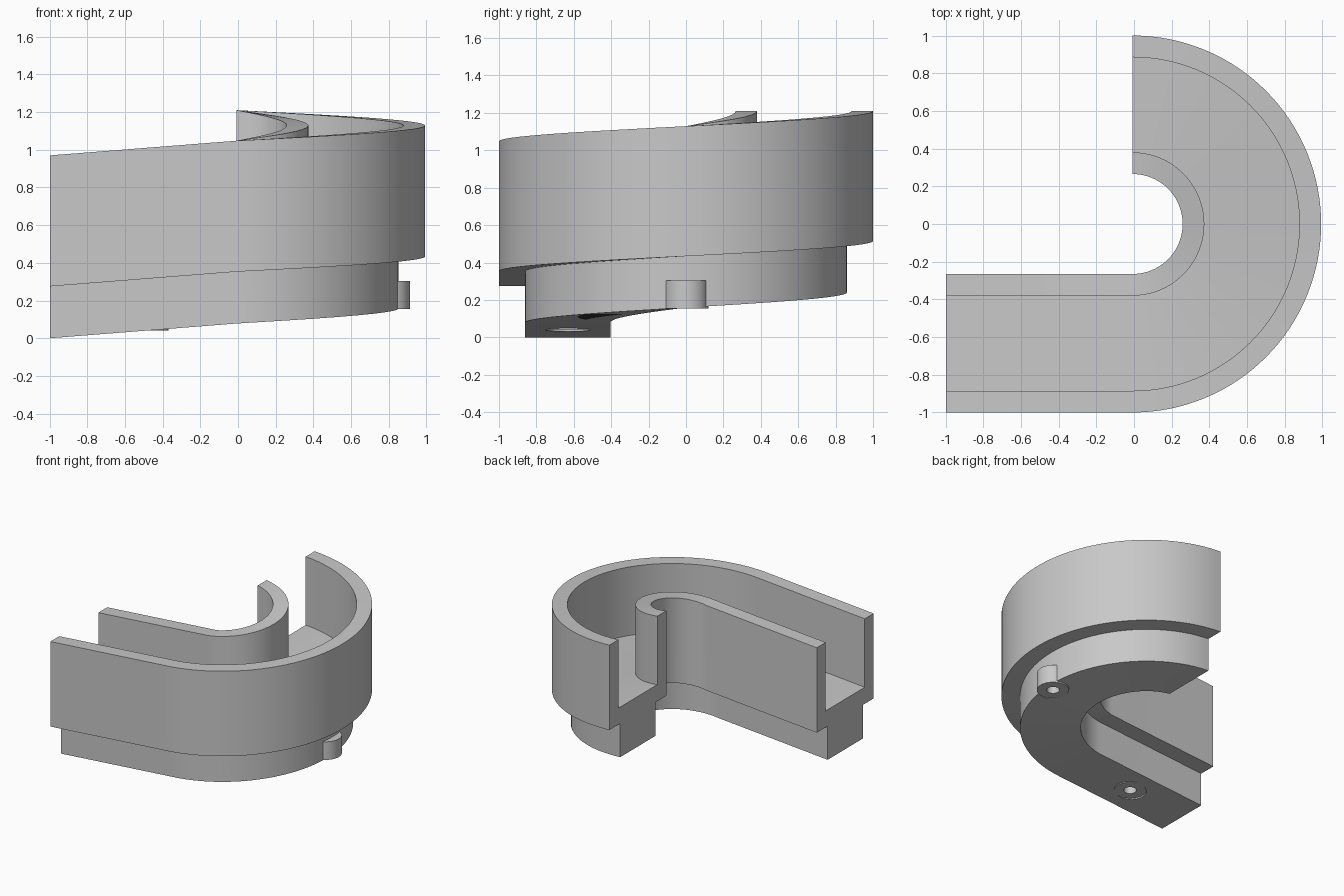
import bpy, bmesh, math

if "Cube" in bpy.data.objects:
    bpy.data.objects.remove(bpy.data.objects["Cube"])

grey = bpy.data.materials.new("plain grey")
grey.use_nodes = True
colour = (0.58, 0.58, 0.58, 1)
grey.diffuse_color = colour
grey.node_tree.nodes["Principled BSDF"].inputs["Base Color"].default_value = colour

CX = -0.007          # centre of the bend
STRAIGHT_RISE, BEND_RISE = 0.078, 0.162
SEGMENTS = 64

# Channel cross-section: (distance from bend centre, height above the underside)
section = [(0.405, 0), (0.86, 0), (0.86, 0.275), (1.0, 0.275), (1.0, 0.97), (0.885, 0.97),
           (0.885, 0.41), (0.38, 0.41), (0.38, 0.97), (0.265, 0.97), (0.265, 0.275), (0.405, 0.275)]

# Path stations: (x shift, angle, rise)
stations = [(-0.998 - CX, -math.pi / 2, 0)]
for i in range(SEGMENTS + 1):
    t = i / SEGMENTS
    stations.append((0, math.pi * (t - 0.5), STRAIGHT_RISE + BEND_RISE * t))

# Sweep the section along the rising straight and half circle
bm = bmesh.new()
rings = [[bm.verts.new((CX + dx + r * math.cos(a), r * math.sin(a), z + rise)) for r, z in section]
         for dx, a, rise in stations]
for low, high in zip(rings, rings[1:]):
    for j in range(len(section)):
        k = (j + 1) % len(section)
        bm.faces.new((low[j], low[k], high[k], high[j]))
bm.faces.new(rings[0])
bm.faces.new(rings[-1])
bmesh.ops.recalc_face_normals(bm, faces=bm.faces)
mesh = bpy.data.meshes.new("curved_channel")
bm.to_mesh(mesh)
bm.free()
mesh.materials.append(grey)
channel = bpy.data.objects.new("curved_channel", mesh)
bpy.context.collection.objects.link(channel)


def cylinder(name, x, y, radius, bottom, top):
    bpy.ops.mesh.primitive_cylinder_add(vertices=40, radius=radius, depth=top - bottom,
                                        location=(x, y, (bottom + top) / 2))
    obj = bpy.context.object
    obj.name = name
    obj.data.materials.append(grey)
    return obj


def combine(tool, operation):
    bpy.ops.object.select_all(action="DESELECT")
    bpy.context.view_layer.objects.active = channel
    channel.select_set(True)
    mod = channel.modifiers.new(operation.lower(), "BOOLEAN")
    mod.operation, mod.object, mod.solver = operation, tool, "EXACT"
    bpy.ops.object.modifier_apply(modifier=mod.name)
    bpy.data.objects.remove(tool)


# Level pegs in the underside, each with a small blind hole
for x, y, bottom in ((-0.49, -0.63, 0.042), (0.793, 0, 0.155)):
    combine(cylinder("recess", x, y, 0.121, bottom - 0.2, bottom), "DIFFERENCE")
    combine(cylinder("peg", x, y, 0.12, bottom, bottom + 0.148), "UNION")
    combine(cylinder("peg_hole", x, y, 0.048, bottom - 0.1, bottom + 0.1), "DIFFERENCE")

bpy.ops.object.select_all(action="DESELECT")
bpy.context.view_layer.objects.active = channel
channel.select_set(True)
bpy.ops.object.shade_smooth_by_angle(angle=math.radians(30))
